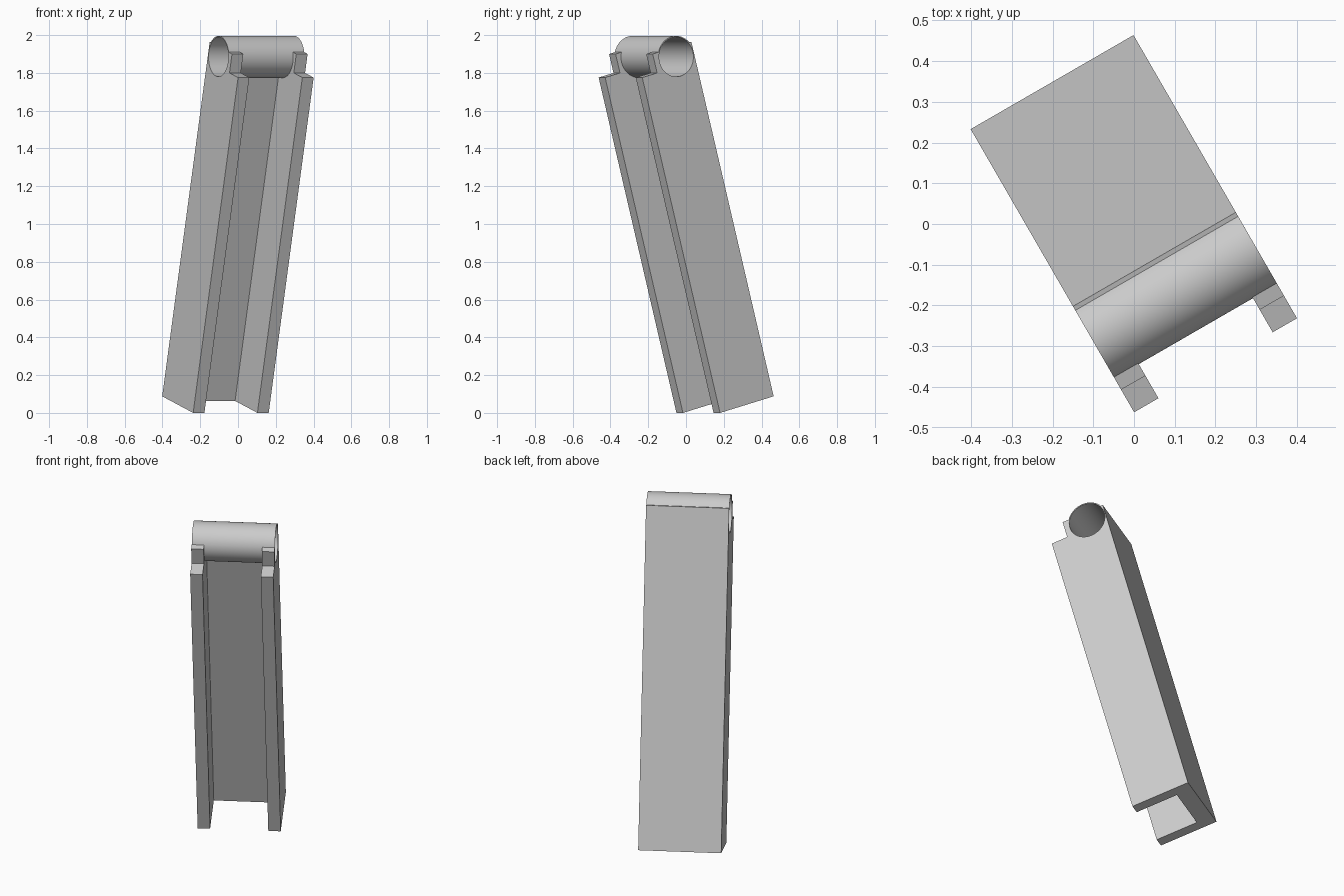
import bpy, bmesh
from math import radians, degrees, sin, cos, asin, acos
from mathutils import Matrix, Vector

cube = bpy.data.objects.get("Cube")
if cube:
    bpy.data.objects.remove(cube, do_unlink=True)

# Main dimensions, in the profile plane (x = towards the front, y = along the bar)
HALF_WIDTH, HALF_GAP = 0.231, 0.162
BACK, WEB_FRONT, EAR_FRONT = -0.339, -0.245, -0.094
SHOULDER, TOP = 1.838, 1.942
TUBE = Vector((-0.229, 1.89))
R_OUT, R_IN = 0.111, 0.105

# Placement: turned 30 degrees about the vertical and leaning 15 degrees forward
lean, turn = radians(15), radians(30)
front = Vector((sin(turn), -cos(turn), 0))
up = Vector((0, 0, 1))
ax = front * cos(lean) - up * sin(lean)
ay = front * sin(lean) + up * cos(lean)
frame = Matrix((ax, ay, ax.cross(ay))).transposed().to_4x4()
frame.translation = front * -0.075


def arc(start, end, radius, steps):
    return [(TUBE.x + radius * cos(radians(a)), TUBE.y + radius * sin(radians(a)))
            for a in (start + (end - start) * i / steps for i in range(steps + 1))]


def extrude_profile(name, outlines, half_depth):
    """Filled outlines (later ones are holes) extruded both ways across the width."""
    curve = bpy.data.curves.new(name, "CURVE")
    curve.dimensions, curve.fill_mode = "2D", "BOTH"
    curve.extrude = half_depth
    for points in outlines:
        spline = curve.splines.new("POLY")
        spline.points.add(len(points) - 1)
        for p, (x, y) in zip(spline.points, points):
            p.co = (x, y, 0, 1)
        spline.use_cyclic_u = True
    temp = bpy.data.objects.new(name + "_curve", curve)
    bpy.context.collection.objects.link(temp)
    mesh = bpy.data.meshes.new_from_object(
        temp.evaluated_get(bpy.context.evaluated_depsgraph_get()))
    bpy.data.objects.remove(temp, do_unlink=True)
    bm = bmesh.new()
    bm.from_mesh(mesh)
    bmesh.ops.remove_doubles(bm, verts=bm.verts, dist=0.0001)
    bmesh.ops.recalc_face_normals(bm, faces=bm.faces)
    bm.to_mesh(mesh)
    bm.free()
    obj = bpy.data.objects.new(name, mesh)
    bpy.context.collection.objects.link(obj)
    obj.matrix_world = frame
    return obj


# Bar with side rails, ears and the hollow tube at its top
ear_angle = degrees(asin((TOP - TUBE.y) / R_OUT))
side = [(0, 0), (0, SHOULDER), (EAR_FRONT, SHOULDER), (EAR_FRONT, TOP)]
side += arc(ear_angle, 180 - ear_angle, R_OUT, 32)
side += [(BACK, TOP), (BACK, 0)]
bore = arc(0, 360, R_IN, 64)[:-1]
bar = extrude_profile("channel_bar_with_tube", [side, bore], HALF_WIDTH)

# Channel between the rails, following the underside and front of the tube
web_angle = -degrees(acos((WEB_FRONT - TUBE.x) / R_OUT))
gap = [(0.1, -0.1), (WEB_FRONT, -0.1)]
gap += arc(web_angle, ear_angle, R_OUT, 32) + [(0.1, 2.1)]
cutter = extrude_profile("channel_cutter", [gap], HALF_GAP)
cutter.hide_render = True

bpy.context.view_layer.objects.active = bar
bar.select_set(True)
cut = bar.modifiers.new("channel", "BOOLEAN")
cut.operation, cut.solver, cut.object = "DIFFERENCE", "EXACT", cutter
bpy.ops.object.modifier_apply(modifier=cut.name)
bpy.data.objects.remove(cutter, do_unlink=True)

# Single grey finish
grey = bpy.data.materials.new("light_grey")
grey.use_nodes = True
grey.diffuse_color = (0.6, 0.6, 0.6, 1)
grey.node_tree.nodes["Principled BSDF"].inputs["Base Color"].default_value = grey.diffuse_color
bar.data.materials.clear()
bar.data.materials.append(grey)
for poly in bar.data.polygons:
    poly.material_index = 0
bpy.ops.object.shade_smooth_by_angle(angle=radians(25))
